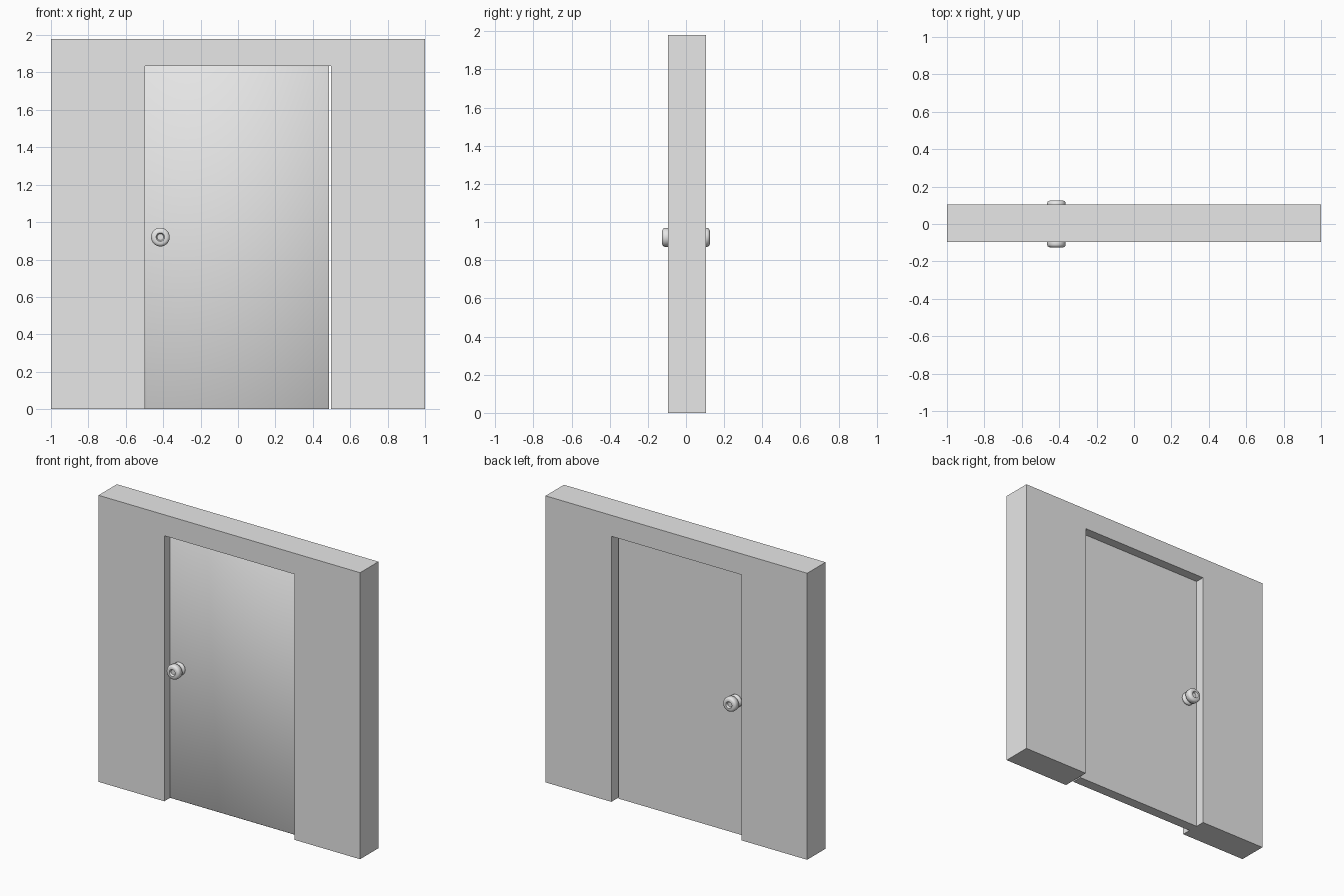
import bpy, bmesh, math
from mathutils import Matrix

cube = bpy.data.objects.get("Cube")
if cube:
    bpy.data.objects.remove(cube, do_unlink=True)

grey = bpy.data.materials.new("plain grey")
grey.use_nodes = True
grey.diffuse_color = (0.8, 0.8, 0.8, 1)
grey.node_tree.nodes["Principled BSDF"].inputs["Base Color"].default_value = (0.8, 0.8, 0.8, 1)


def finish(bm, name):
    bmesh.ops.recalc_face_normals(bm, faces=bm.faces)
    mesh = bpy.data.meshes.new(name)
    bm.to_mesh(mesh)
    bm.free()
    mesh.materials.append(grey)
    obj = bpy.data.objects.new(name, mesh)
    bpy.context.collection.objects.link(obj)
    return obj


# Wall: an arch-shaped outline extruded through its thickness
W, H = 1.0, 1.98
DOOR_X, DOOR_H = 0.497, 1.835
FRONT, BACK = -0.095, 0.105
outline = [(-W, 0), (-W, H), (W, H), (W, 0),
           (DOOR_X, 0), (DOOR_X, DOOR_H), (-DOOR_X, DOOR_H), (-DOOR_X, 0)]
bm = bmesh.new()
face = bm.faces.new([bm.verts.new((x, FRONT, z)) for x, z in outline])
extruded = bmesh.ops.extrude_face_region(bm, geom=[face])
bmesh.ops.translate(bm, vec=(0, BACK - FRONT, 0),
                    verts=[v for v in extruded["geom"] if isinstance(v, bmesh.types.BMVert)])
finish(bm, "wall")

# Door panel: a slab with a narrow softened rim on its front
left, right, half = -DOOR_X, 0.487, 0.04
bm = bmesh.new()
size = Matrix.Diagonal((right - left, 2 * half, DOOR_H, 1))
bmesh.ops.create_cube(bm, size=1, matrix=Matrix.Translation(((left + right) / 2, 0, DOOR_H / 2)) @ size)
rim = [e for e in bm.edges if all(v.co.y < 0 for v in e.verts)]
bmesh.ops.bevel(bm, geom=rim, offset=0.008, segments=1, affect='EDGES')
bm.normal_update()
for f in bm.faces:
    f.smooth = f.normal.y < -0.5
finish(bm, "door_panel")

# Door knobs: base plate, neck and dished head, turned around the y axis
profile = [(0, 0), (0.04, 0), (0.044, 0.006), (0.044, 0.014), (0.038, 0.02), (0.025, 0.024),
           (0.025, 0.034), (0.04, 0.037), (0.049, 0.045), (0.05, 0.07), (0.046, 0.08),
           (0.036, 0.085), (0.023, 0.085), (0.019, 0.08), (0.017, 0.073), (0, 0.073)]
for name, side in (("front_knob", -1), ("back_knob", 1)):
    bm = bmesh.new()
    verts = [bm.verts.new((r, side * (half + d), 0)) for r, d in profile]
    edges = [bm.edges.new(pair) for pair in zip(verts, verts[1:])]
    bmesh.ops.spin(bm, geom=verts + edges, axis=(0, 1, 0), cent=(0, 0, 0),
                   angle=math.tau, steps=32)
    bmesh.ops.remove_doubles(bm, verts=bm.verts, dist=0.0001)
    bmesh.ops.translate(bm, vec=(-0.415, 0, 0.92), verts=bm.verts)
    knob = finish(bm, name)
    bpy.ops.object.select_all(action='DESELECT')
    knob.select_set(True)
    bpy.context.view_layer.objects.active = knob
    bpy.ops.object.shade_smooth_by_angle(angle=math.radians(50))
